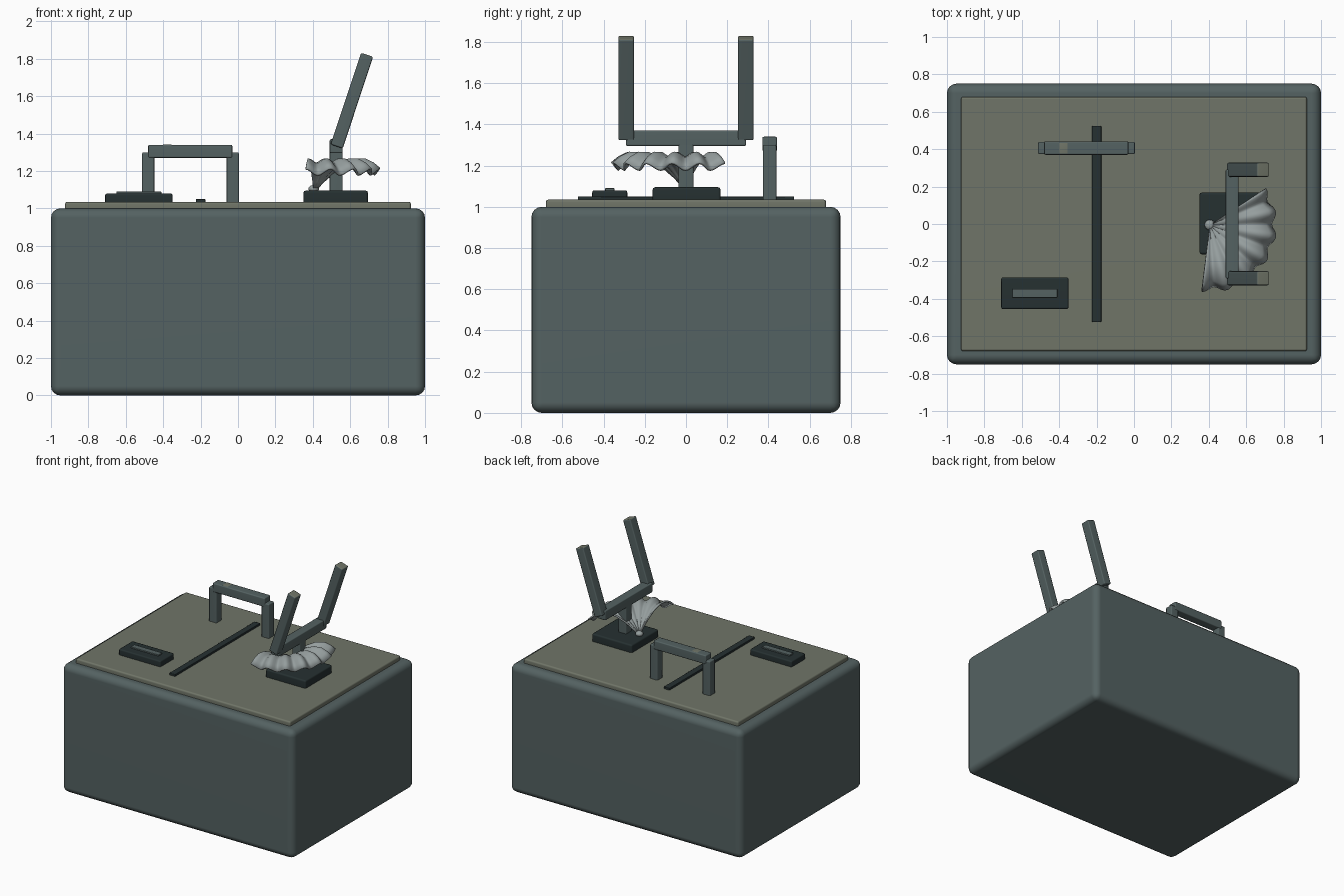
import bpy, bmesh, math
from mathutils import Matrix

if "Cube" in bpy.data.objects:
    bpy.data.objects.remove(bpy.data.objects["Cube"])


def material(name, rgb):
    m = bpy.data.materials.new(name)
    m.diffuse_color = (*rgb, 1)
    m.use_nodes = True
    m.node_tree.nodes["Principled BSDF"].inputs["Base Color"].default_value = m.diffuse_color
    return m


GREY = material("slate grey", (0.089, 0.122, 0.122))
PANEL = material("olive grey", (0.162, 0.178, 0.138))
DARK = material("dark slate", (0.019, 0.030, 0.031))
CLOTH = material("pale grey", (0.30, 0.34, 0.34))


def finish(name, bm, mats, angle=40):
    bmesh.ops.recalc_face_normals(bm, faces=bm.faces)
    me = bpy.data.meshes.new(name)
    bm.to_mesh(me)
    bm.free()
    ob = bpy.data.objects.new(name, me)
    bpy.context.collection.objects.link(ob)
    for m in mats:
        me.materials.append(m)
    bpy.ops.object.select_all(action='DESELECT')
    ob.select_set(True)
    bpy.context.view_layer.objects.active = ob
    bpy.ops.object.shade_smooth_by_angle(angle=math.radians(angle))
    return ob


def box(name, x, y, z, mat, bevel=0.008, segments=2, tilt=0, tip=None):
    """Bevelled box from (min, max) ranges, optionally tilted about y."""
    bm = bmesh.new()
    bmesh.ops.create_cube(bm, size=1)
    size = [b - a for a, b in (x, y, z)]
    bmesh.ops.scale(bm, vec=size, verts=bm.verts)
    if bevel:
        bmesh.ops.bevel(bm, geom=bm.edges[:], offset=bevel, segments=segments,
                        profile=0.5, affect='EDGES')
    bm.normal_update()
    if tip:
        for f in bm.faces:
            f.material_index = int(f.normal.z > 0.9)
    centre = [(a + b) / 2 for a, b in (x, y, z)]
    bm.transform(Matrix.Translation(centre) @ Matrix.Rotation(tilt, 4, 'Y'))
    ob = finish(name, bm, [mat] + ([tip] if tip else []))
    ob.modifiers.new("flat_faces", 'WEIGHTED_NORMAL')
    return ob


# Main case and top panel
box("case", (-1, 1), (-0.75, 0.75), (0, 1), GREY, 0.05, 4)
box("top_panel", (-0.925, 0.925), (-0.68, 0.68), (0.98, 1.035), PANEL, 0.012)

# Dividing strip and low control block with its inlay
box("dividing_strip", (-0.225, -0.175), (-0.525, 0.525), (1.02, 1.05), DARK, 0.004)
box("control_block", (-0.71, -0.35), (-0.455, -0.285), (1.02, 1.08), DARK, 0.01)
box("control_inlay", (-0.65, -0.41), (-0.393, -0.347), (1.07, 1.09), GREY, 0.003)

# Carrying handle
for side, x in (("left", -0.48), ("right", -0.028)):
    box(side + "_handle_post", (x - 0.033, x + 0.033), (0.373, 0.439),
        (1.02, 1.30), GREY)
box("handle_bar", (-0.48, -0.03), (0.370, 0.442), (1.27, 1.34), GREY)
box("handle_mark", (-0.40, -0.355), (0.378, 0.434), (1.337, 1.342), PANEL, 0)

# Fork stand
box("fork_base", (0.35, 0.695), (-0.162, 0.168), (1.02, 1.095), DARK, 0.012)
box("fork_post", (0.49, 0.56), (-0.037, 0.037), (1.08, 1.31), GREY)
box("fork_crossbar", (0.49, 0.56), (-0.292, 0.292), (1.295, 1.37), GREY)
for side, y in (("front", -0.29), ("back", 0.29)):
    box(side + "_prong", (0.575, 0.643), (y - 0.038, y + 0.038), (1.318, 1.834),
        GREY, tilt=math.radians(18.4), tip=PANEL)

# Draped cloth: rippled fan spreading from a small knot
CX, CY = 0.405, -0.005
PROFILE = [(0.0, 1.10), (0.12, 1.145), (0.27, 1.19), (0.45, 1.23), (0.62, 1.25),
           (0.78, 1.248), (0.9, 1.226), (1.0, 1.195)]
STEPS = 60
bm = bmesh.new()
rows = []
for t, z in PROFILE:
    row = []
    for i in range(STEPS + 1):
        u = i / STEPS
        a = math.radians(-97 + 130 * u)
        wave = math.cos(u * 6 * math.tau)
        r = (0.01 + 0.333 * t) + 0.014 * wave * t * t
        row.append(bm.verts.new((CX + r * math.cos(a), CY + r * math.sin(a),
                                 z + 0.017 * wave * t)))
    rows.append(row)
for lo, hi in zip(rows, rows[1:]):
    for i in range(STEPS):
        bm.faces.new((lo[i], hi[i], hi[i + 1], lo[i + 1]))
cloth = finish("draped_cloth", bm, [CLOTH], 60)
solid = cloth.modifiers.new("thickness", 'SOLIDIFY')
solid.thickness = 0.012
solid.offset = 0

# Knot gathering the cloth
bm = bmesh.new()
bmesh.ops.create_uvsphere(bm, u_segments=16, v_segments=10, radius=0.028)
bm.transform(Matrix.Translation((CX, CY, 1.105)) @ Matrix.Diagonal((1, 1, 0.7, 1)))
finish("cloth_knot", bm, [CLOTH], 60)
